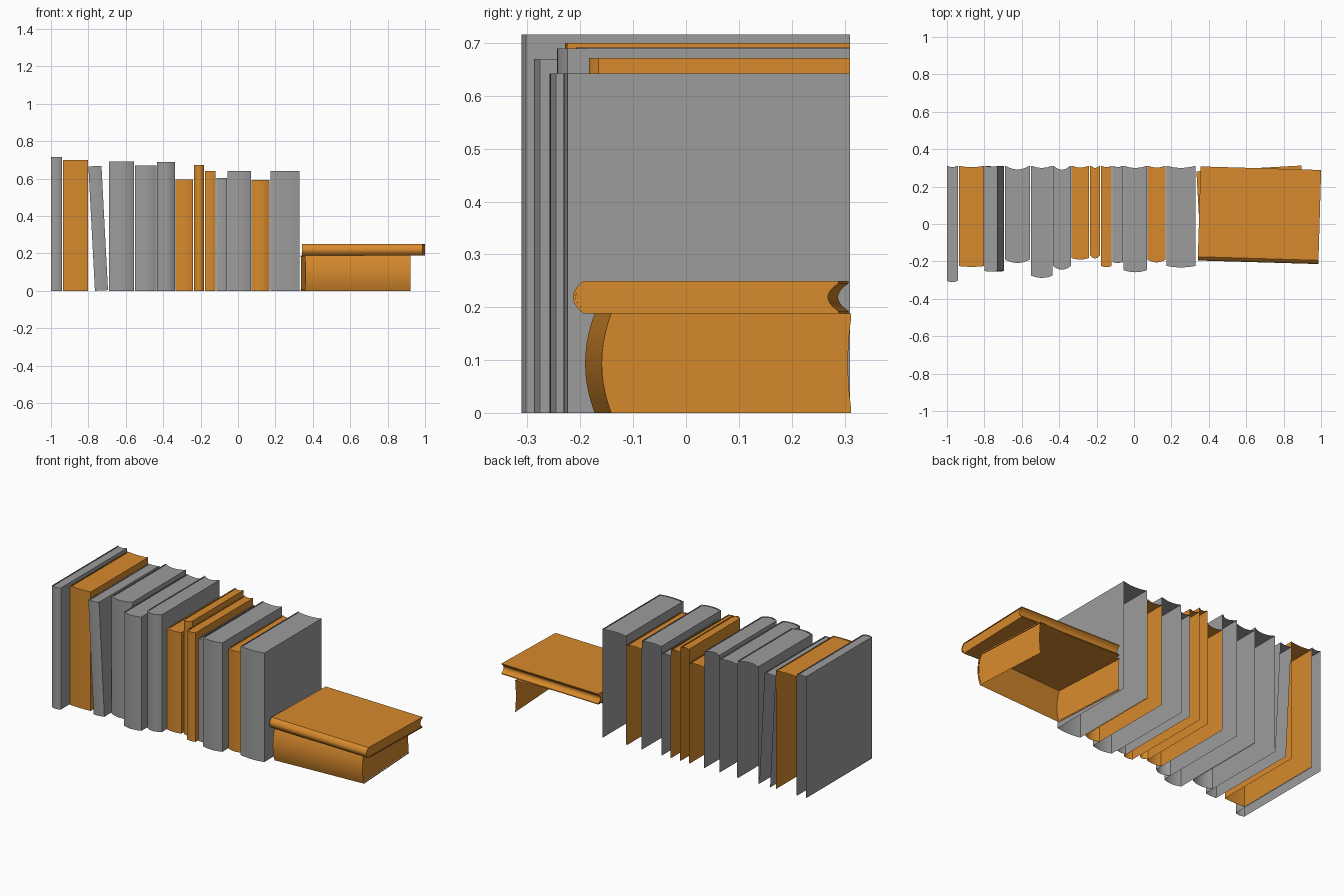
import bpy, bmesh, math

if "Cube" in bpy.data.objects:
    bpy.data.objects.remove(bpy.data.objects["Cube"])


def material(name, rgb):
    m = bpy.data.materials.new(name)
    m.diffuse_color = (*rgb, 1)
    m.use_nodes = True
    m.node_tree.nodes["Principled BSDF"].inputs["Base Color"].default_value = m.diffuse_color
    return m


orange = material("orange_cover", (0.68, 0.255, 0.026))
grey = material("grey_cover", (0.333, 0.333, 0.333))
SEG = 10


def arc(x0, x1, y_edge, depth):
    """Shallow curve between two edges, dipping by depth towards -y."""
    pts = []
    for i in range(SEG + 1):
        s = -1 + 2 * i / SEG
        pts.append((x0 + (x1 - x0) * i / SEG, y_edge - depth * (1 - s * s)))
    return pts


def book(name, w, d, h, bulge, fore, mat, t=0.006,
         last_cover=True, far_end=False, fore_edge=False):
    """Spine at y=0, covers run back to y=d, height along z."""
    bm = bmesh.new()
    outer = [(0, d)] + arc(0, w, bulge, bulge) + [(w, d)]
    inner = [(t, d)] + [(x, y + t) for x, y in arc(t, w - t, bulge, bulge)] + [(w - t, d)]
    pages = inner[1:-1] + arc(t, w - t, d, fore)[::-1]
    n = len(outer)

    def ring(pts, z):
        return [bm.verts.new((x, y, z)) for x, y in pts]

    # cover and spine
    lo, hi = ring(outer, 0), ring(outer, h)
    for i in range(n - 1 if last_cover else n - 2):
        bm.faces.new((lo[i], lo[i + 1], hi[i + 1], hi[i]))
    # cover rim and page block at each built end
    for z, edge, pz in [(h, hi, h - 0.002)] + ([(0, lo, 0.002)] if far_end else []):
        rim = ring(inner, z)
        for i in range(n - 1):
            f = [edge[i], edge[i + 1], rim[i + 1], rim[i]]
            bm.faces.new(f if z else f[::-1])
        p = ring(pages, pz)
        bm.faces.new(p if z else p[::-1])
    # hollow fore edge with the inner faces of the covers
    if fore_edge:
        path = [(0, d), (t, d)] + arc(t, w - t, d, fore)[1:-1] + [(w - t, d), (w, d)]
        a, b = ring(path, 0), ring(path, h)
        for i in range(len(path) - 1):
            bm.faces.new((a[i + 1], a[i], b[i], b[i + 1]))
    bmesh.ops.remove_doubles(bm, verts=bm.verts, dist=1e-5)
    me = bpy.data.meshes.new(name)
    bm.to_mesh(me)
    bm.free()
    ob = bpy.data.objects.new(name, me)
    bpy.context.collection.objects.link(ob)
    me.materials.append(mat)
    bpy.ops.object.select_all(action='DESELECT')
    ob.select_set(True)
    bpy.context.view_layer.objects.active = ob
    bpy.ops.object.shade_smooth_by_angle(angle=math.radians(35))
    return ob


# standing row: left, right, height, spine front y, spine bulge, fore hollow, orange?
BACK = 0.31
row = [
    (-1.0, -0.942, 0.716, -0.311, 0.008, 0.006, 0),
    (-0.936, -0.802, 0.70, -0.229, 0.004, 0.006, 1),
    (-0.765, -0.695, 0.666, -0.255, 0.004, 0.004, 0),
    (-0.69, -0.556, 0.692, -0.208, 0.018, 0.018, 0),
    (-0.55, -0.436, 0.67, -0.288, 0.012, 0.010, 0),
    (-0.434, -0.338, 0.69, -0.244, 0.020, 0.020, 0),
    (-0.334, -0.24, 0.595, -0.19, 0.008, 0.008, 1),
    (-0.235, -0.181, 0.672, -0.184, 0.018, 0.010, 1),
    (-0.177, -0.119, 0.642, -0.23, 0.006, 0.006, 1),
    (-0.115, -0.06, 0.603, -0.208, 0.004, 0.006, 0),
    (-0.056, 0.07, 0.642, -0.258, 0.012, 0.010, 0),
    (0.073, 0.168, 0.592, -0.205, 0.014, 0.008, 1),
    (0.174, 0.328, 0.642, -0.232, 0.008, 0.010, 0),
]
for i, (x0, x1, h, y, bulge, fore, col) in enumerate(row):
    ob = book(f"standing_book_{i + 1}", x1 - x0, BACK - y, h, bulge, fore,
              orange if col else grey)
    ob.location = (x0, y, 0)
    if i == 2:  # this one leans on its left neighbour
        ob.name = "leaning_book"
        ob.rotation_euler.y = math.radians(-3)

# two books lying flat, slightly twisted against each other
lower = book("lower_flat_book", 0.188, 0.473, 0.563, 0.018, 0.006, orange, 0.008,
             last_cover=False, far_end=True)
lower.location = (0.36, -0.191, 0.188)
lower.rotation_euler = (0, math.radians(90), math.radians(3.2))

upper = book("upper_flat_book", 0.062, 0.503, 0.645, 0.02, 0.02, orange, 0.005,
             far_end=True, fore_edge=True)
upper.location = (0.341, -0.195, 0.25)
upper.rotation_euler = (0, math.radians(90), math.radians(-1.7))
